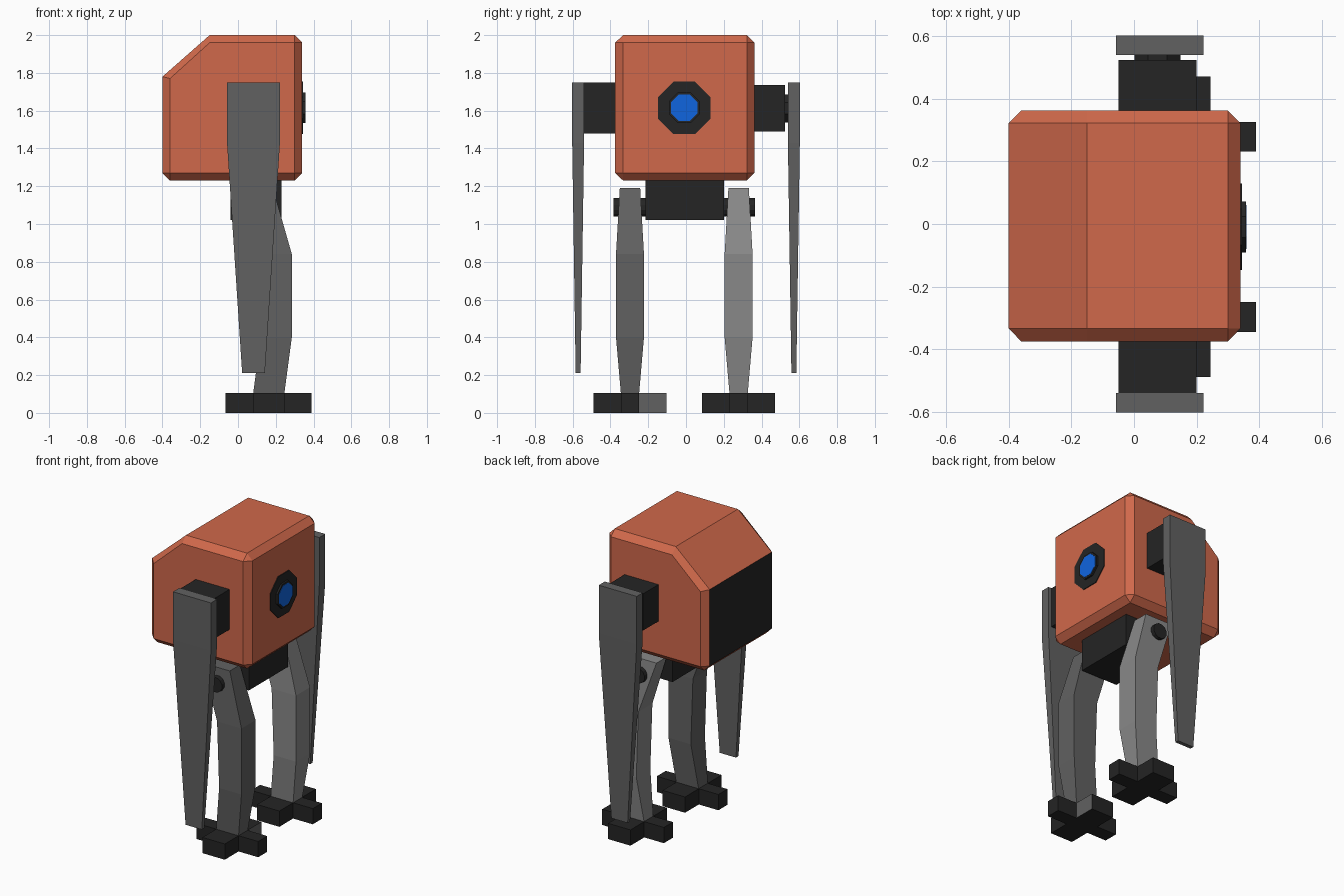
import bpy
import bmesh
from math import pi
from mathutils import Matrix, Vector

cube = bpy.data.objects.get("Cube")
if cube:
    bpy.data.objects.remove(cube, do_unlink=True)


def material(name, color):
    m = bpy.data.materials.new(name)
    m.use_nodes = True
    rgba = (*color, 1)
    m.diffuse_color = rgba
    m.node_tree.nodes["Principled BSDF"].inputs["Base Color"].default_value = rgba
    return m


ORANGE = material("orange paint", (0.63, 0.14, 0.07))
BLACK = material("black plastic", (0.018, 0.018, 0.018))
GRAY = material("dark gray metal", (0.12, 0.12, 0.12))
LIGHT = material("light gray metal", (0.25, 0.25, 0.25))
BLUE = material("blue lens", (0.005, 0.13, 0.74))


def finish(name, bm, mats, rule=None):
    bmesh.ops.remove_doubles(bm, verts=bm.verts, dist=0.0005)
    bmesh.ops.recalc_face_normals(bm, faces=bm.faces)
    bm.normal_update()
    if rule:
        for f in bm.faces:
            f.material_index = int(rule(f))
    me = bpy.data.meshes.new(name)
    bm.to_mesh(me)
    bm.free()
    for m in mats:
        me.materials.append(m)
    ob = bpy.data.objects.new(name, me)
    bpy.context.collection.objects.link(ob)
    return ob


def loft(name, rings, *mats, rule=None):
    """Skin equal-length rings of points and cap both ends."""
    bm = bmesh.new()
    rows = [[bm.verts.new(p) for p in ring] for ring in rings]
    n = len(rows[0])
    for a, b in zip(rows, rows[1:]):
        for i in range(n):
            j = (i + 1) % n
            bm.faces.new((a[i], a[j], b[j], b[i]))
    bm.faces.new(rows[0])
    bm.faces.new(rows[-1])
    return finish(name, bm, mats, rule)


def rect(x0, x1, y0, y1, z):
    return [(x0, y0, z), (x1, y0, z), (x1, y1, z), (x0, y1, z)]


def box(name, x, y, z, mat):
    return loft(name, [rect(*x, *y, h) for h in z], mat)


def rod(name, axis, center, radius, length, mat, sides=8):
    """Octagonal rod with flat sides up, along the given axis."""
    bm = bmesh.new()
    bmesh.ops.create_cone(bm, cap_ends=True, segments=sides, radius1=radius,
                          radius2=radius, depth=length)
    turn = Vector((0, 0, 1)).rotation_difference(Vector(axis)).to_matrix().to_4x4()
    spin = Matrix.Rotation(pi / sides, 4, 'Z')
    bm.transform(Matrix.Translation(center) @ turn @ spin)
    return finish(name, bm, [mat])


MID = -0.009  # symmetry plane in y

# Body: chamfered block with a sloped rear top and a black rear panel
outer = [(-.40, 1.27), (-.36, 1.23), (.30, 1.23), (.34, 1.27),
         (.34, 1.96), (.30, 2.0), (-.15, 2.0), (-.40, 1.78)]
inner = [(-.36, 1.27), (-.36, 1.27), (.30, 1.27), (.30, 1.27),
         (.30, 1.96), (.30, 1.96), (-.15, 1.96), (-.36, 1.77)]
loft("body", [[(x, y, z) for x, z in prof] for prof, y in
              ((inner, -.375), (outer, -.333), (outer, .322), (inner, .362))],
     ORANGE, BLACK, rule=lambda f: f.normal.x < -0.99)

# Eye: dark bezel, raised rim and blue lens
eye = (MID, 1.615)
rod("eye_bezel", (1, 0, 0), (.34, *eye), .15, .01, BLACK)
rod("eye_rim", (1, 0, 0), (.347, *eye), .088, .02, BLACK)
rod("eye_lens", (1, 0, 0), (.356, *eye), .076, .005, BLUE)

# Hip block and axle
box("hip_block", (-.04, .23), (-.215, .20), (1.02, 1.235), BLACK)
rod("hip_axle", (0, 1, 0), (.10, MID, 1.088), .051, .75, BLACK, 12)

# Shoulders
box("right_shoulder", (-.05, .20), (-.542, -.37), (1.48, 1.748), BLACK)
box("left_shoulder", (-.05, .20), (.355, .523), (1.49, 1.735), BLACK)
rod("left_shoulder_joint", (0, 1, 0), (.075, .53, 1.612), .08, .03, BLACK)

# Legs, feet and arms on each side
for side, name, leg_mat in ((-1, "right", GRAY), (1, "left", LIGHT)):
    yc = MID + side * .2875

    # Leg: bent tapering column (height, rear x, front x, half width)
    stations = [(.10, .08, .245, .048), (.40, .12, .285, .074),
                (.84, .105, .285, .074), (1.19, -.015, .185, .054)]
    loft(name + "_leg", [rect(a, b, yc - w, yc + w, z) for z, a, b, w in stations],
         leg_mat)

    # Foot: four-toed cross
    cx, lx, wx, ly, wy = .1625, .2275, .0825, .1925, .0475
    quarter = [(lx, wy), (wx, wy), (wx, ly)]
    cross = (quarter + [(-x, y) for x, y in reversed(quarter)]
             + [(-x, -y) for x, y in quarter]
             + [(x, -y) for x, y in reversed(quarter)])

    def gray_toe(f, s=side, y0=yc):
        c = f.calc_center_median()
        return s < 0 and f.normal.x > .9 and c.x < .3 and c.x > .2 and c.y > y0
    loft(name + "_foot", [[(cx + x, yc + y, z) for x, y in cross] for z in (0, .105)],
         BLACK, GRAY, rule=gray_toe)

    # Arm: flat plate tapering downward
    ya = side * .571
    arm = [(.21, .06, .013), (1.43, .14, .0315), (1.75, .14, .0315)]
    loft(name + "_arm", [rect(.082 - w, .082 + w, ya - t, ya + t, z)
                         for z, w, t in arm], GRAY)
